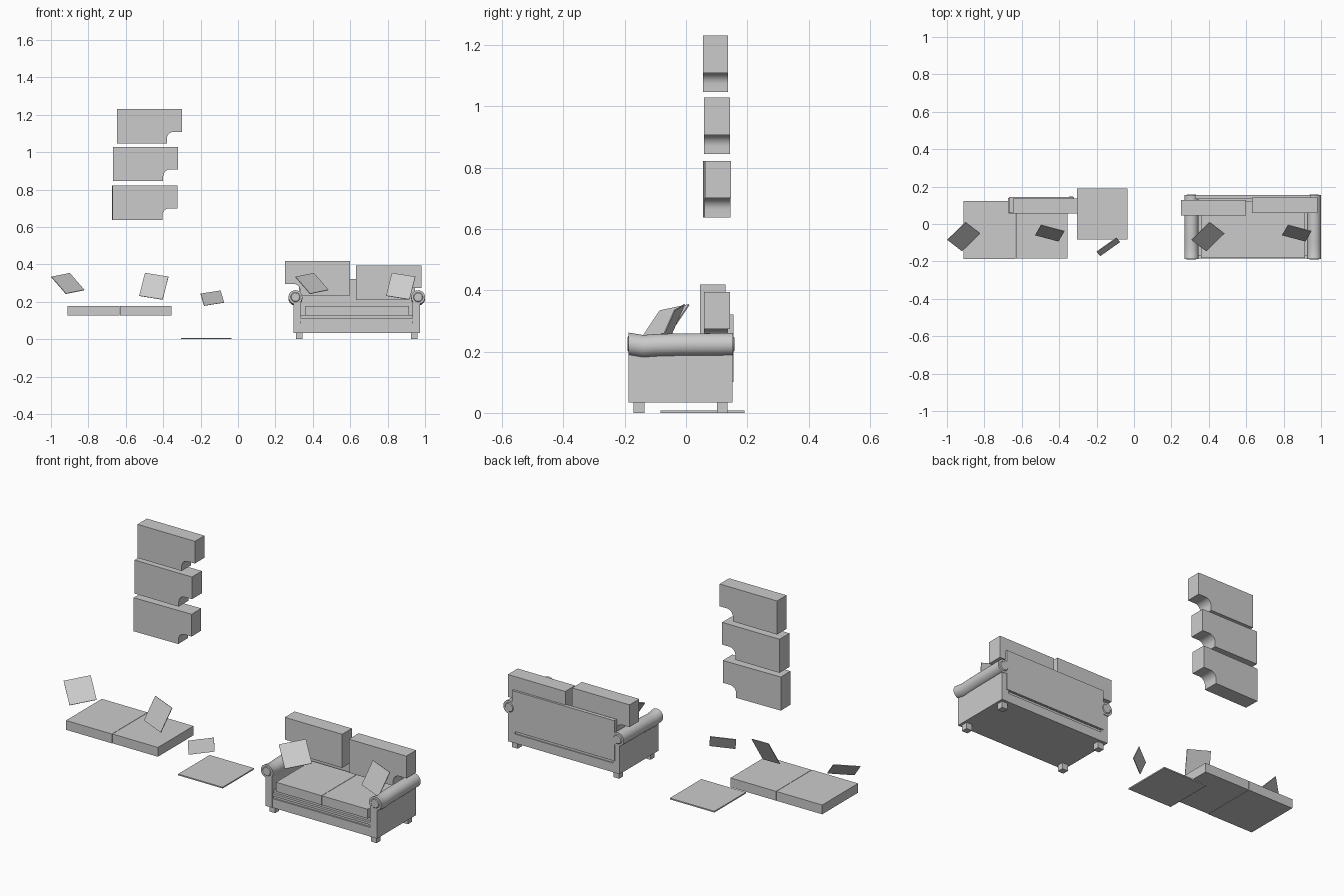
import bpy, bmesh, math
from mathutils import Vector

if "Cube" in bpy.data.objects:
    bpy.data.objects.remove(bpy.data.objects["Cube"])


def make(name, verts, faces, smooth=False):
    me = bpy.data.meshes.new(name)
    me.from_pydata([tuple(v) for v in verts], [], faces)
    bm = bmesh.new()
    bm.from_mesh(me)
    bmesh.ops.recalc_face_normals(bm, faces=bm.faces)
    bm.to_mesh(me)
    bm.free()
    ob = bpy.data.objects.new(name, me)
    bpy.context.collection.objects.link(ob)
    if smooth:
        bpy.ops.object.select_all(action='DESELECT')
        ob.select_set(True)
        bpy.context.view_layer.objects.active = ob
        bpy.ops.object.shade_smooth_by_angle(angle=math.radians(35))
    return ob


def loft(name, rings, smooth=False):
    n = len(rings[0])
    verts = [p for r in rings for p in r]
    faces = [tuple(range(n)), tuple(range(len(verts) - n, len(verts)))]
    for k in range(len(rings) - 1):
        for i in range(n):
            j = (i + 1) % n
            faces.append((k * n + i, k * n + j, (k + 1) * n + j, (k + 1) * n + i))
    return make(name, verts, faces, smooth)


def box(name, x0, x1, y0, y1, z0, z1):
    base = [(x0, y0), (x1, y0), (x1, y1), (x0, y1)]
    return loft(name, [[(x, y, z) for x, y in base] for z in (z0, z1)])


def slab(name, corner, u, v, t=0.004):
    # thin rectangle spanned by two edge vectors
    a, u, v = Vector(corner), Vector(u), Vector(v)
    n = u.cross(v).normalized() * t / 2
    ring = [a, a + u, a + u + v, a + v]
    return loft(name, [[p - n for p in ring], [p + n for p in ring]])


def circle(cx, cz, r, y, n=28):
    return [(cx + r * math.cos(2 * math.pi * i / n), y,
             cz + r * math.sin(2 * math.pi * i / n)) for i in range(n)]


def back_cushion(name, x, y, z, depth, flip=False, turn=0):
    # block with a rounded notch that clears the armrest
    w, h = 0.348, 0.184
    prof = [(0, 0), (0.268, 0)]
    for i in range(9):
        a = math.pi - i * math.pi / 16
        prof.append((0.305 + 0.037 * math.cos(a), 0.025 + 0.037 * math.sin(a)))
    prof += [(w, 0.062), (w, h), (0, h)]
    if flip:
        prof = [(w - px, pz) for px, pz in prof]
    ob = loft(name, [[(px, d, pz) for px, pz in prof] for d in (0, depth)], True)
    ob.location = (x, y, z)
    ob.rotation_euler.z = math.radians(turn)
    return ob


# Loose back cushions, stacked in the air
back_cushion("loose_back_cushion_top", -0.648, 0.055, 1.047, 0.082)
back_cushion("loose_back_cushion_middle", -0.668, 0.058, 0.845, 0.086)
back_cushion("loose_back_cushion_bottom", -0.672, 0.056, 0.638, 0.084, turn=1)

# Loose seat cushions and flat panel
box("loose_seat_cushion_left", -0.912, -0.634, -0.187, 0.123, 0.127, 0.178)
box("loose_seat_cushion_right", -0.632, -0.356, -0.185, 0.123, 0.127, 0.178)
box("flat_panel", -0.305, -0.035, -0.083, 0.19, 0.0, 0.007)

# Throw pillows: two loose, two on the sofa, one small loose
for label, dx in (("loose", 0), ("sofa", 1.305)):
    slab(label + "_pillow_left", (-0.998 + dx, -0.085, 0.333),
         (0.098, 0.095, 0.02), (0.078, -0.06, -0.09))
for label, dx, dy in (("loose", 0, 0), ("sofa", 1.32, 0.015)):
    slab(label + "_pillow_right", (-0.497 + dx, -0.005, 0.354),
         (0.125, -0.033, -0.02), (-0.031, -0.054, -0.122))
slab("small_loose_pillow", (-0.2, -0.149, 0.243),
     (0.106, 0.075, 0.017), (0.019, -0.021, -0.064))

# Sofa base: lower rail, groove, ledge and deck
CX = 0.635
box("base_rail", 0.3, 0.97, -0.185, 0.15, 0.034, 0.084)
box("base_groove", 0.32, 0.95, -0.177, 0.145, 0.08, 0.1)
box("base_ledge", 0.32, 0.95, -0.184, 0.15, 0.097, 0.11)
box("seat_deck", 0.32, 0.95, -0.17, 0.14, 0.105, 0.128)

# Sofa back panel
box("back_panel", 0.325, 0.945, 0.135, 0.155, 0.1, 0.321)

# Sofa seat and back cushions
box("seat_cushion_left", 0.359, 0.635, -0.183, 0.123, 0.127, 0.178)
box("seat_cushion_right", 0.637, 0.914, -0.183, 0.123, 0.127, 0.178)
back_cushion("back_cushion_left", 0.252, 0.045, 0.234, 0.084, flip=True)
back_cushion("back_cushion_right", 0.632, 0.058, 0.211, 0.085)

# Arms, rolls, end caps and legs, mirrored about the sofa centre
for side, s in (("left", -1), ("right", 1)):
    def span(a, b):
        return sorted((CX + s * a, CX + s * b))
    box("arm_wall_" + side, *span(0.297, 0.338), -0.187, 0.151, 0.034, 0.225)
    rx = CX + s * 0.328
    stations = [(-0.188, 0.003), (-0.17, 0.0), (-0.14, -0.005), (-0.1, -0.002),
                (-0.03, 0.0), (0.1, 0.001), (0.154, 0.002)]
    loft("arm_roll_" + side,
         [circle(rx, 0.222 + dz, 0.037, y) for y, dz in stations], True)
    loft("arm_cap_front_" + side,
         [circle(rx, 0.225, r, y) for r, y in ((0.028, -0.186), (0.022, -0.191))])
    loft("arm_cap_back_" + side,
         [circle(rx, 0.224, r, y) for r, y in ((0.028, 0.152), (0.022, 0.158))])
    for end, y0 in (("front", -0.171), ("back", 0.101)):
        box(end + "_leg_" + side, *span(0.29, 0.325), y0, y0 + 0.035, 0, 0.036)
